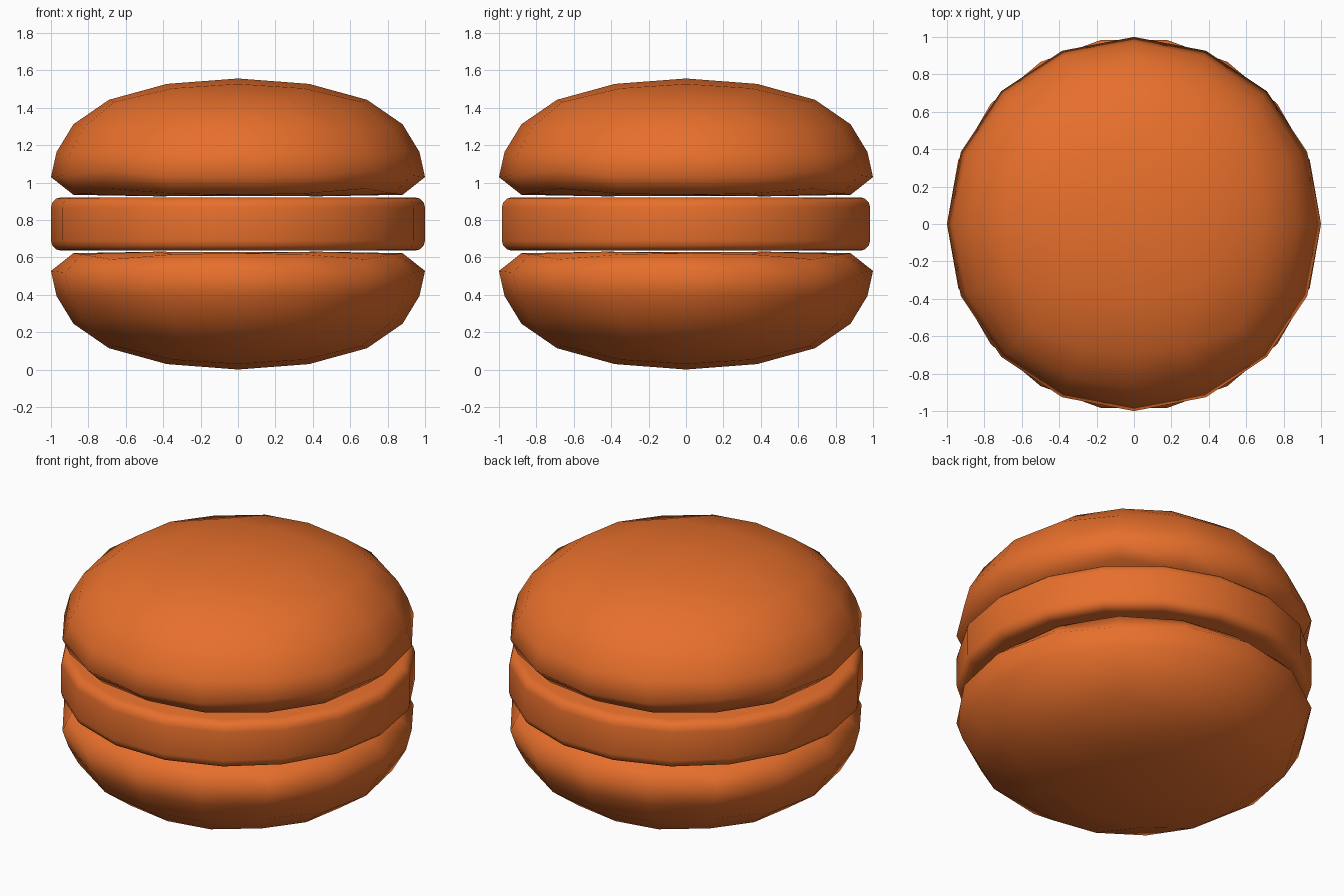
import bpy, bmesh, math
from mathutils import Vector

if "Cube" in bpy.data.objects:
    bpy.data.objects.remove(bpy.data.objects["Cube"])

orange = bpy.data.materials.new("orange")
orange.diffuse_color = (0.8, 0.16, 0.025, 1)
orange.use_nodes = True
orange.node_tree.nodes["Principled BSDF"].inputs["Base Color"].default_value = orange.diffuse_color
MID = 0.779  # height of the filling's centre

# (radius, height above MID) of the bun, every 22.5 degrees from pole to pole
PROFILE = [(0, 0.778), (0.38, 0.749), (0.69, 0.664), (0.88, 0.533), (0.97, 0.385),
           (1.0, 0.251), (0.88, 0.156), (0.46, 0.15), (0, 0.15)]


def profile_at(theta):
    """Smoothly interpolated bun profile at a polar angle."""
    t = theta / (math.pi / 8)
    i = min(int(t + 1e-5), 7)
    f = min(max(t - i, 0), 1)
    p = [Vector(PROFILE[min(max(k, 0), 8)]) for k in range(i - 1, i + 3)]
    if i == 0:
        p[0] = Vector((-PROFILE[1][0], PROFILE[1][1]))
    if i == 7:
        p[3] = Vector((-PROFILE[7][0], PROFILE[7][1]))
    return p[1] + 0.5 * f * (p[2] - p[0] + f * (2 * p[0] - 5 * p[1] + 4 * p[2] - p[3]
                             + f * (3 * (p[1] - p[2]) + p[3] - p[0])))


def make_bun(name, side):
    """Quad sphere reshaped to the bun profile; side is 1 for top, -1 for bottom."""
    bm = bmesh.new()
    bmesh.ops.create_cube(bm, size=2)
    bmesh.ops.subdivide_edges(bm, edges=bm.edges[:], cuts=3, use_grid_fill=True)
    for v in bm.verts:
        d = Vector([math.tan(c * math.pi / 4) for c in v.co]).normalized()
        r, z = profile_at(math.acos(max(-1, min(1, d.z))))
        a = math.atan2(d.y, d.x)
        v.co = (r * math.cos(a), r * math.sin(a) * side, z * side)
    bmesh.ops.recalc_face_normals(bm, faces=bm.faces[:])
    for f in bm.faces:
        f.smooth = True
    mesh = bpy.data.meshes.new(name)
    bm.to_mesh(mesh)
    bm.free()
    obj = bpy.data.objects.new(name, mesh)
    obj.location.z = MID
    bpy.context.collection.objects.link(obj)
    mesh.materials.append(orange)


make_bun("top_bun", 1)
make_bun("bottom_bun", -1)

# filling: 18-sided disc with rounded rims
bpy.ops.mesh.primitive_cylinder_add(vertices=18, radius=1, depth=0.286,
                                    location=(0, 0, MID), rotation=(0, 0, math.pi / 2))
filling = bpy.context.object
filling.name = "filling"
filling.data.materials.append(orange)
bpy.ops.object.shade_smooth()
bevel = filling.modifiers.new("rim", 'BEVEL')
bevel.width = 0.055
bevel.segments = 3
bevel.limit_method = 'ANGLE'
bevel.angle_limit = math.radians(40)
